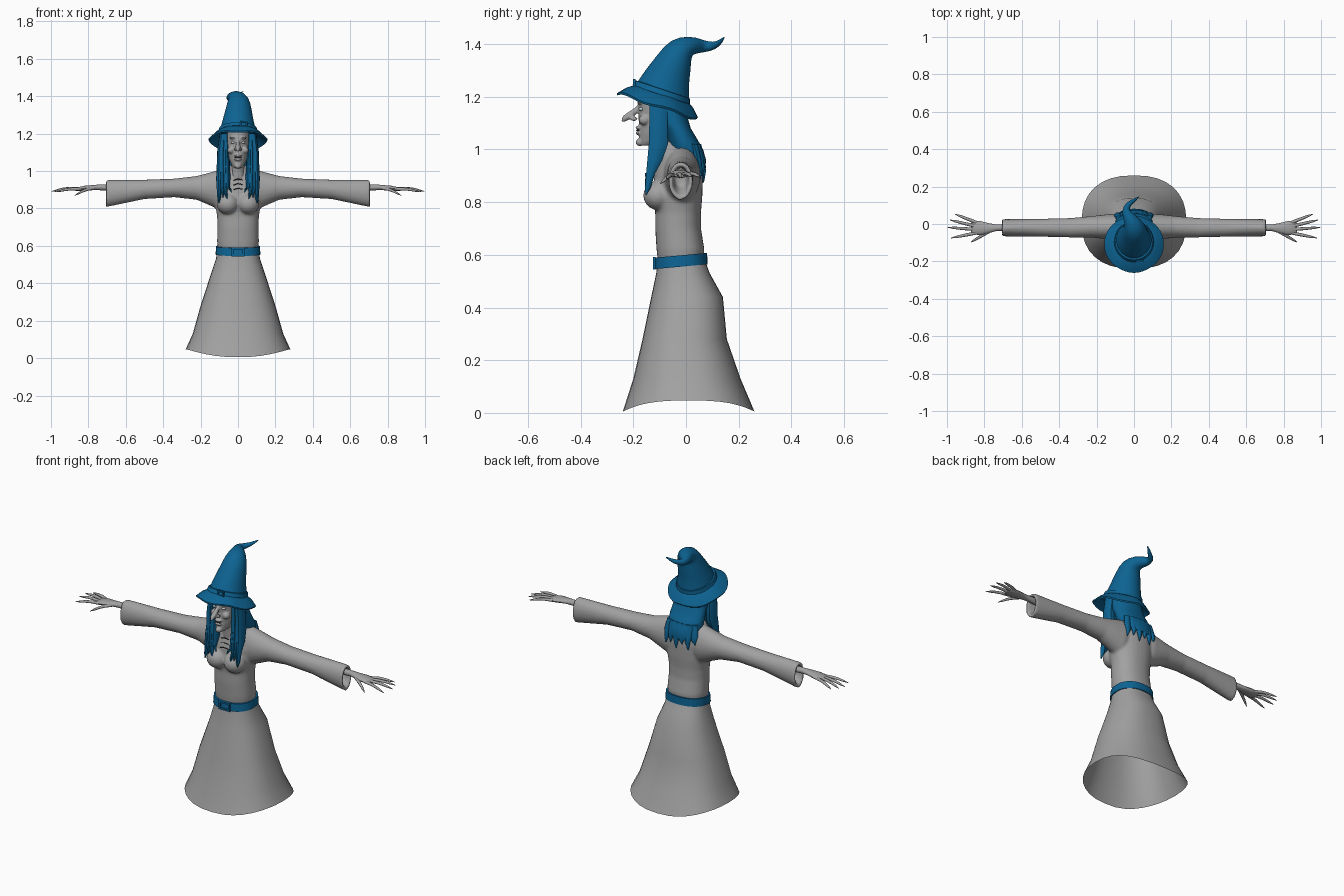
import bpy, bmesh, math
from mathutils import Vector

X, Y, Z = Vector((1, 0, 0)), Vector((0, 1, 0)), Vector((0, 0, 1))


def material(name, rgb):
    m = bpy.data.materials.new(name)
    m.diffuse_color = (*rgb, 1)
    return m


GREY = material("soft grey", (0.36, 0.36, 0.36))
BLUE = material("deep blue", (0.004, 0.125, 0.29))
PALE = material("pale eye", (0.5, 0.58, 0.62))
DARK = material("charcoal", (0.05, 0.05, 0.055))


def tube(rings, axis=None, ref=X, seg=20, power=1.0, caps=True):
    """Loft of elliptical rings (x, y, z, radius along ref, other radius)."""
    pts = [Vector(r[:3]) for r in rings]
    verts, faces, n = [], [], len(rings)
    for i, r in enumerate(rings):
        t = axis or (pts[min(i + 1, n - 1)] - pts[max(i - 1, 0)])
        t = t.normalized()
        u = (ref - t * ref.dot(t)).normalized()
        v = t.cross(u)
        for k in range(seg):
            a = 2 * math.pi * k / seg
            c, s = math.cos(a), math.sin(a)
            c = math.copysign(abs(c) ** power, c)
            s = math.copysign(abs(s) ** power, s)
            verts.append(pts[i] + u * c * r[3] + v * s * r[4])
    for i in range(n - 1):
        for k in range(seg):
            a, b = i * seg + k, i * seg + (k + 1) % seg
            faces.append((a, b, b + seg, a + seg))
    if caps:
        faces.append(tuple(range(seg))[::-1])
        faces.append(tuple(range((n - 1) * seg, n * seg)))
    return verts, faces


def stack(rows, **kw):
    """Upright loft from rows of (z, half width, front y, back y)."""
    return tube([(0, (f + b) / 2, z, w, (b - f) / 2) for z, w, f, b in rows], axis=Z, **kw)


def ball(c, r, seg=16):
    rows = []
    for i in range(11):
        a = math.pi * (0.02 + 0.96 * i / 10)
        s = math.sin(a)
        rows.append((c[0], c[1], c[2] - r[2] * math.cos(a), r[0] * s, r[1] * s))
    return tube(rows, axis=Z, seg=seg)


def box(c, h):
    v = [Vector((c[0] + i * h[0], c[1] + j * h[1], c[2] + k * h[2]))
         for i in (-1, 1) for j in (-1, 1) for k in (-1, 1)]
    return v, [(0, 1, 3, 2), (4, 6, 7, 5), (0, 4, 5, 1), (2, 3, 7, 6), (0, 2, 6, 4), (1, 5, 7, 3)]


def frame(c, w, h, t):
    """Rectangular buckle facing the front."""
    return [box((c[0] + s * w, c[1], c[2]), (t, 0.005, h + t)) for s in (-1, 1)] + \
           [box((c[0], c[1], c[2] + s * h), (w, 0.005, t)) for s in (-1, 1)]


def flip(part):
    return [Vector((-v.x, v.y, v.z)) for v in part[0]], part[1]


def both(parts):
    return parts + [flip(p) for p in parts]


def make(name, parts, mat, voxel=0, smooth=6, subsurf=0):
    verts, faces = [], []
    for vs, fs in parts:
        o = len(verts)
        verts += vs
        faces += [tuple(i + o for i in f) for f in fs]
    me = bpy.data.meshes.new(name)
    me.from_pydata(verts, [], faces)
    bm = bmesh.new()
    bm.from_mesh(me)
    bmesh.ops.recalc_face_normals(bm, faces=bm.faces)
    bm.to_mesh(me)
    bm.free()
    me.materials.append(mat)
    me.shade_smooth()
    ob = bpy.data.objects.new(name, me)
    bpy.context.scene.collection.objects.link(ob)
    if voxel:
        m = ob.modifiers.new("blend", 'REMESH')
        m.mode, m.voxel_size, m.use_smooth_shade = 'VOXEL', voxel, True
        m = ob.modifiers.new("soften", 'SMOOTH')
        m.factor, m.iterations = 0.5, smooth
    elif subsurf:
        ob.modifiers.new("subdivide", 'SUBSURF').levels = subsurf
        ob.modifiers["subdivide"].render_levels = subsurf
    else:
        me.set_sharp_from_angle(angle=math.radians(40))
    return ob


# Skirt: open flared shell with a dipping hem at front and back
skirt = stack([(0.59, 0.108, -0.108, 0.068), (0.53, 0.118, -0.113, 0.09), (0.44, 0.148, -0.132, 0.14),
               (0.28, 0.2, -0.165, 0.155), (0.13, 0.242, -0.2, 0.207), (0.04, 0.28, -0.24, 0.26)],
              seg=32, power=0.84, caps=False)
for v in skirt[0][-32:]:
    v.z = 0.047 - 0.042 * min(1, abs(v.y - 0.01) / 0.25) ** 3
make("skirt", [skirt], GREY)

# Bodice with bust and wide sleeves, blended into one surface
torso = stack([(0.56, 0.105, -0.105, 0.065), (0.62, 0.112, -0.112, 0.07), (0.70, 0.11, -0.117, 0.057),
               (0.76, 0.112, -0.117, 0.057), (0.82, 0.122, -0.125, 0.062), (0.90, 0.127, -0.122, 0.065),
               (0.96, 0.12, -0.107, 0.06), (1.0, 0.092, -0.1, 0.045), (1.03, 0.05, -0.1, 0.01)],
              seg=28, power=0.9)
sleeve = tube([(0.03, -0.02, 0.9, 0.06, 0.1), (0.1, -0.015, 0.9, 0.07, 0.107), (0.16, -0.015, 0.905, 0.065, 0.085),
               (0.22, -0.015, 0.91, 0.058, 0.064), (0.34, -0.02, 0.91, 0.052, 0.05), (0.5, -0.02, 0.902, 0.048, 0.052),
               (0.705, -0.02, 0.88, 0.046, 0.073), (0.705, -0.02, 0.88, 0.031, 0.057),
               (0.64, -0.02, 0.895, 0.024, 0.035)], axis=X, ref=Y)
bust = ball((0.055, -0.105, 0.825), (0.06, 0.058, 0.056))
make("bodice", [torso] + both([sleeve, bust]), GREY, voxel=0.0075, smooth=5)

# Belt and buckle
belt = stack([(0.555, 0.112, -0.112, 0.075), (0.555, 0.12, -0.12, 0.082),
              (0.598, 0.117, -0.117, 0.08), (0.598, 0.108, -0.108, 0.07)], seg=32, power=0.88, caps=False)
for v in belt[0]:
    v.z += 0.09 * (v.y + 0.02)
make("belt", [belt], BLUE)
make("belt_buckle", frame((0, -0.121, 0.568), 0.03, 0.019, 0.005), BLUE)

# Hands: wrist, palm, four spread fingers and a thumb
hand = [tube([(0.62, -0.02, 0.91, 0.02, 0.02), (0.735, -0.02, 0.913, 0.017, 0.016), (0.77, -0.022, 0.912, 0.025, 0.014),
              (0.82, -0.022, 0.908, 0.037, 0.014), (0.86, -0.02, 0.903, 0.036, 0.01),
              (0.872, -0.02, 0.901, 0.025, 0.006)], axis=X, ref=Y, seg=14)]
for root, tip in [((0.84, 0.007, 0.906), (0.957, 0.053, 0.895)), ((0.85, -0.011, 0.906), (0.985, 0.022, 0.896)),
                  ((0.85, -0.029, 0.905), (0.996, -0.018, 0.892)), ((0.84, -0.047, 0.903), (0.978, -0.075, 0.888)),
                  ((0.775, -0.04, 0.908), (0.872, -0.097, 0.87))]:
    a, b = Vector(root), Vector(tip)
    rows = []
    for f, r, lift in [(0, 0.009, 0), (0.35, 0.0085, 0.006), (0.6, 0.0075, 0.006), (0.8, 0.006, 0.003), (1, 0.0015, 0)]:
        rows.append((*(a.lerp(b, f) + Z * lift), r, r * 0.9))
    hand.append(tube(rows, ref=Y, seg=10))
make("hands", both(hand), GREY)

# Head: face, neck, hooked nose, chin, cheeks, brows and lips
head = [stack([(1.015, 0.02, -0.172, -0.13), (1.03, 0.032, -0.178, -0.09), (1.06, 0.047, -0.178, -0.05),
               (1.09, 0.056, -0.179, -0.02), (1.13, 0.062, -0.18, -0.01), (1.17, 0.064, -0.183, -0.01),
               (1.215, 0.06, -0.177, -0.02)]),
        tube([(0, -0.065, 0.95, 0.045, 0.045), (0, -0.078, 1.0, 0.035, 0.038), (0, -0.088, 1.07, 0.036, 0.04)], axis=Z),
        tube([(0, -0.172, 1.17, 0.008, 0.008), (0, -0.19, 1.148, 0.01, 0.011), (0, -0.212, 1.13, 0.014, 0.014),
              (0, -0.232, 1.118, 0.012, 0.012), (0, -0.243, 1.106, 0.005, 0.005)]),
        ball((0, -0.176, 1.027), (0.018, 0.015, 0.015)),
        ball((0, -0.181, 1.083), (0.023, 0.012, 0.006)), ball((0, -0.18, 1.062), (0.02, 0.012, 0.007))]
head += both([ball((0.037, -0.158, 1.112), (0.02, 0.022, 0.02)), ball((0.027, -0.174, 1.178), (0.022, 0.012, 0.006)),
              ball((0.013, -0.198, 1.116), (0.009, 0.014, 0.009))])
make("head", head, GREY, voxel=0.0045, smooth=3)
make("eyes", both([ball((0.026, -0.169, 1.153), (0.013, 0.011, 0.007))]), PALE)
make("mouth", [ball((0, -0.182, 1.073), (0.019, 0.007, 0.004))], DARK)

# Neckline laces
laces = []
for z in (0.9, 0.925, 0.95):
    y = -0.127 + (z - 0.9) * 0.2
    laces.append(tube([(-0.024, y, z, 0.0025, 0.0025), (0, y - 0.004, z + 0.008, 0.0025, 0.0025),
                       (0.024, y, z + 0.003, 0.0025, 0.0025)], ref=Z, seg=6))
make("laces", laces, DARK)

# Hair: mass behind the face, long front locks, pointed back locks
hair = [stack([(1.23, 0.078, -0.14, -0.02), (1.18, 0.088, -0.145, 0.0), (1.13, 0.094, -0.128, 0.004),
               (1.08, 0.098, -0.085, 0.018), (1.04, 0.102, -0.07, 0.042), (1.0, 0.1, -0.06, 0.065),
               (0.96, 0.09, -0.04, 0.076), (0.935, 0.07, 0.0, 0.074)], seg=28, power=0.9)]
locks = []
for top, mid, low, tip, zt in [(0.064, 0.06, 0.058, 0.034, 0.885), (0.07, 0.072, 0.07, 0.058, 0.85),
                               (0.078, 0.086, 0.086, 0.08, 0.86), (0.084, 0.096, 0.1, 0.103, 0.828)]:
    locks.append(tube([(top, -0.105, 1.2, 0.014, 0.035), (mid, -0.105, 1.1, 0.016, 0.036),
                       (mid, -0.105, 1.02, 0.018, 0.038), (low, -0.118, 0.96, 0.017, 0.03),
                       (low, -0.134, 0.91, 0.014, 0.018), ((low + tip) / 2, -0.145, zt + 0.025, 0.009, 0.011),
                       (tip, -0.152, zt, 0.002, 0.002)], axis=Z, seg=10))
back = []
for x, zt in [(-0.085, 0.915), (-0.052, 0.88), (-0.018, 0.905), (0.016, 0.875), (0.05, 0.9), (0.083, 0.885)]:
    yb = 0.055 - 2 * x * x
    back.append(tube([(x * 0.9, yb - 0.01, 1.02, 0.02, 0.014), (x, yb + 0.004, 0.96, 0.021, 0.014),
                      (x * 1.03, yb + 0.012, (0.96 + zt) / 2, 0.014, 0.01),
                      (x * 1.1, yb + 0.012, zt, 0.002, 0.002)], axis=Z, seg=10))
make("hair", hair + both(locks) + back, BLUE)

# Hat: tilted drooping brim, band, buckle and bent crown with a curling tip
n = Vector((0, 0.316, 0.949))
c = Vector((0, -0.108, 1.168))


def level(h, r, q):
    return (*(c + n * h), r, q)


brim = tube([level(0.03, 0.09, 0.1), level(0.02, 0.125, 0.13), level(-0.008, 0.155, 0.157),
             level(0.0, 0.159, 0.16), level(0.03, 0.128, 0.132), level(0.045, 0.1, 0.108)],
            axis=n, seg=40, caps=False)
for i, v in enumerate(brim[0]):
    v += n * 0.005 * math.sin(5 * 2 * math.pi * (i % 40) / 40) * ((v - c).length / 0.16) ** 3
make("hat_brim", [brim], BLUE)
make("hat_crown", [tube([(0, -0.097, 1.19, 0.102, 0.112), (0, -0.09, 1.21, 0.1, 0.11), (0, -0.075, 1.265, 0.084, 0.09),
                         (0.004, -0.045, 1.33, 0.07, 0.07), (0.003, -0.02, 1.383, 0.058, 0.055),
                         (-0.012, 0.018, 1.396, 0.04, 0.036), (-0.04, 0.055, 1.393, 0.026, 0.026),
                         (-0.045, 0.09, 1.39, 0.018, 0.018), (-0.01, 0.122, 1.398, 0.012, 0.012),
                         (0.03, 0.147, 1.428, 0.002, 0.002)], seg=24)], BLUE, subsurf=1)
make("hat_band", [tube([level(0.04, 0.1, 0.108), level(0.042, 0.106, 0.115),
                        level(0.062, 0.101, 0.109), level(0.064, 0.09, 0.1)], axis=n, seg=36, caps=False)], BLUE)
make("hat_buckle", frame((0.03, -0.197, 1.252), 0.016, 0.012, 0.004), BLUE)
